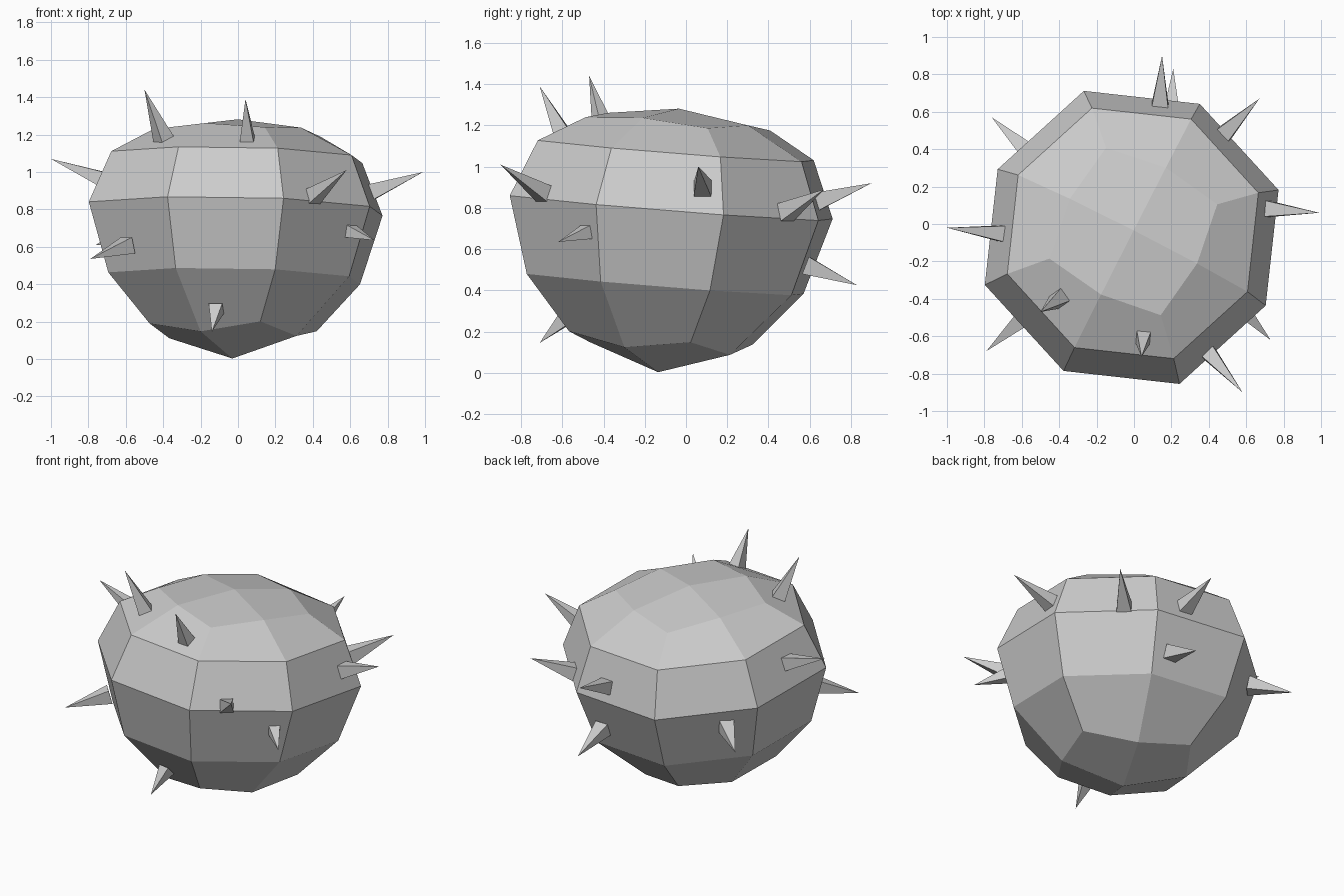
import bpy, bmesh
from math import cos, sin, radians
from mathutils import Vector, Matrix

if "Cube" in bpy.data.objects:
    bpy.data.objects.remove(bpy.data.objects["Cube"])

# Body: tilted ball, eight sided rings, four quads closing each pole
# (corner radius, corner height, mid radius, mid height) measured along the axis
RINGS = [
    (0.470, 0.167, 0.382, 0.115),
    (0.708, 0.430, 0.690, 0.430),
    (0.826, 0.803, 0.804, 0.803),
    (0.706, 1.080, 0.688, 1.080),
    (0.472, 1.209, 0.382, 1.232),
]
TOP = 1.283
axis = Vector((0.022, 0.079, 1)).normalized()
tilt = Matrix.Translation((-0.03, -0.135, 0.003)) @ Vector((0, 0, 1)).rotation_difference(axis).to_matrix().to_4x4()

bm = bmesh.new()
rings = []
for rc, hc, rm, hm in RINGS:
    ring = []
    for i in range(8):
        a = radians(18 + 45 * i)
        r, h = (rm, hm) if i % 2 else (rc, hc)
        ring.append(bm.verts.new((r * cos(a), r * sin(a), h)))
    rings.append(ring)
for lo, hi in zip(rings, rings[1:]):
    for i in range(8):
        j = (i + 1) % 8
        bm.faces.new((lo[i], lo[j], hi[j], hi[i]))
for ring, h in ((rings[0], 0), (rings[-1], TOP)):
    pole = bm.verts.new((0, 0, h))
    for i in range(0, 8, 2):
        bm.faces.new((ring[i - 1], ring[i], ring[i + 1], pole))
bmesh.ops.transform(bm, matrix=tilt, verts=bm.verts)
bmesh.ops.recalc_face_normals(bm, faces=bm.faces)
me = bpy.data.meshes.new("body")
bm.to_mesh(me)
bm.free()
bpy.context.collection.objects.link(bpy.data.objects.new("body", me))


# Spikes: four-sided pyramids with the base sunk slightly into the body
def spike(n, tip, base):
    tip, base = Vector(tip), Vector(base)
    d = tip - base
    r = 0.063 if d.length > 0.22 else 0.052
    base -= d.normalized() * 0.03
    length = (tip - base).length
    rot = d.to_track_quat('Z', 'Y').to_matrix().to_4x4()
    b = bmesh.new()
    bmesh.ops.create_cone(
        b, cap_ends=True, segments=4, radius1=r, radius2=0, depth=length,
        matrix=Matrix.Translation((tip + base) / 2) @ rot @ Matrix.Rotation(radians(45), 4, 'Z'))
    bmesh.ops.remove_doubles(b, verts=b.verts, dist=1e-5)
    m = bpy.data.meshes.new(f"spike_{n}")
    b.to_mesh(m)
    b.free()
    bpy.context.collection.objects.link(bpy.data.objects.new(f"spike_{n}", m))


SPIKES = [
    ((0.04, -0.71, 1.39), (0.05, -0.60, 1.16)),
    ((-0.50, -0.47, 1.44), (-0.40, -0.40, 1.18)),
    ((-1.00, -0.02, 1.07), (-0.72, -0.05, 0.96)),
    ((0.99, 0.06, 1.00), (0.73, 0.08, 0.90)),
    ((0.58, -0.90, 1.01), (0.40, -0.69, 0.87)),
    ((0.73, -0.62, 0.635), (0.61, -0.49, 0.68)),
    ((-0.79, -0.68, 0.535), (-0.61, -0.52, 0.60)),
    ((-0.14, -0.71, 0.145), (-0.12, -0.60, 0.25)),
    ((0.15, 0.90, 0.92), (0.14, 0.66, 0.84)),
    ((0.21, 0.83, 0.425), (0.20, 0.61, 0.51)),
    ((0.67, 0.67, 0.89), (0.50, 0.50, 0.79)),
    ((-0.76, 0.57, 0.61), (-0.59, 0.41, 0.66)),
]
for n, (tip, base) in enumerate(SPIKES, 1):
    spike(n, tip, base)
